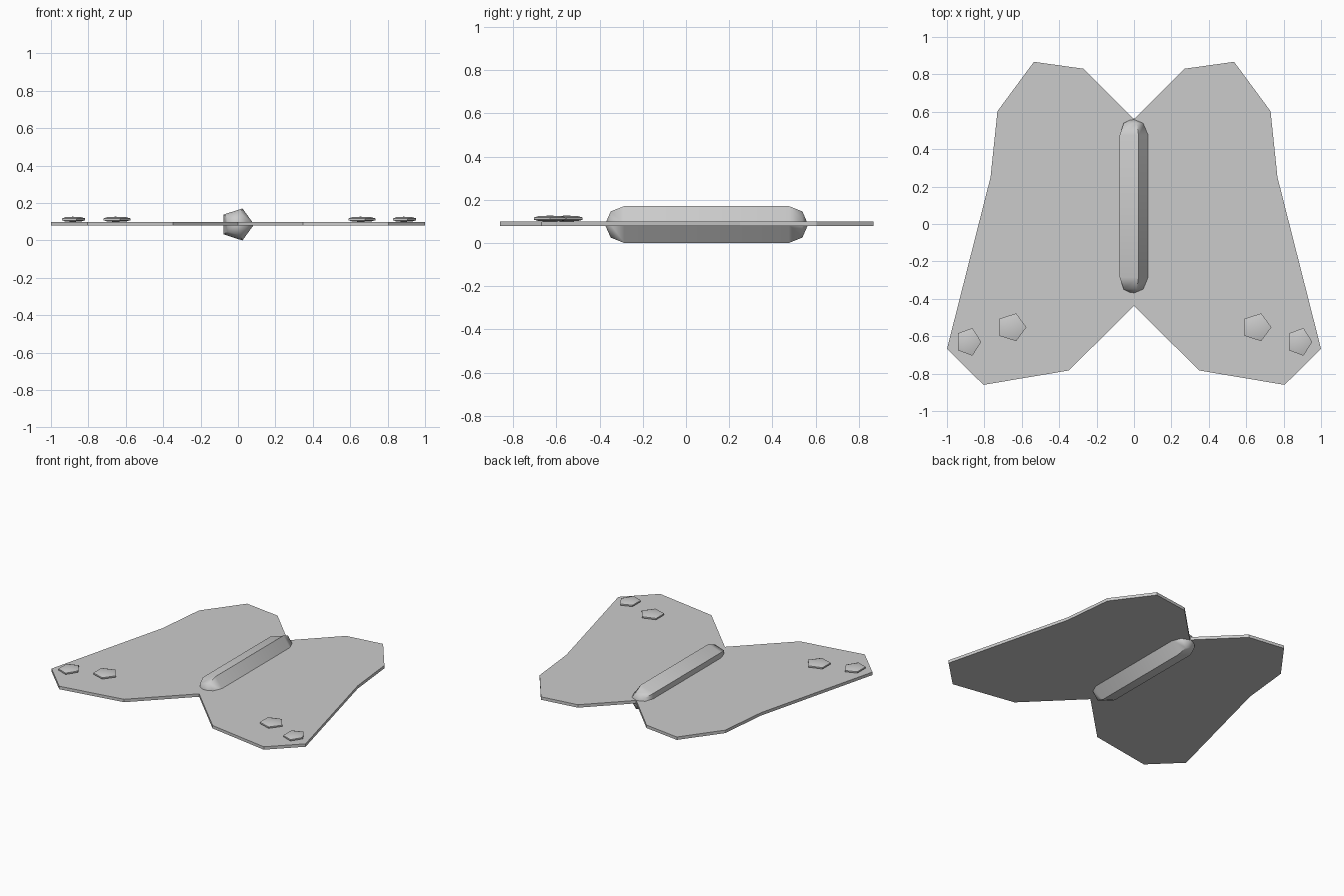
import bpy
import bmesh
from math import cos, sin, pi, radians
from mathutils import Matrix

cube = bpy.data.objects.get("Cube")
if cube:
    bpy.data.objects.remove(cube)

grey = bpy.data.materials.new("plain grey")
grey.use_nodes = True
colour = (0.6, 0.6, 0.6, 1)
grey.diffuse_color = colour
grey.node_tree.nodes["Principled BSDF"].inputs["Base Color"].default_value = colour


def add_object(name, bm, smooth=False):
    bmesh.ops.recalc_face_normals(bm, faces=bm.faces)
    mesh = bpy.data.meshes.new(name)
    bm.to_mesh(mesh)
    bm.free()
    mesh.materials.append(grey)
    obj = bpy.data.objects.new(name, mesh)
    bpy.context.collection.objects.link(obj)
    if smooth:
        bpy.ops.object.select_all(action="DESELECT")
        obj.select_set(True)
        bpy.context.view_layer.objects.active = obj
        bpy.ops.object.shade_smooth_by_angle(angle=radians(60))
    return obj


def capsule(name, radius_x, radius_y, straight, cap, matrix):
    """Five-sided capsule along z, with one chamfer ring at each end."""
    bm = bmesh.new()
    s = sin(pi / 4)
    levels = [(-straight - cap * s, s), (-straight, 1), (straight, 1), (straight + cap * s, s)]
    rings = [[bm.verts.new((radius_x * r * cos(2 * pi * i / 5),
                            radius_y * r * sin(2 * pi * i / 5), z)) for i in range(5)]
             for z, r in levels]
    poles = [bm.verts.new((0, 0, side * (straight + cap))) for side in (-1, 1)]
    for i in range(5):
        j = (i + 1) % 5
        for low, high in zip(rings, rings[1:]):
            bm.faces.new((low[i], low[j], high[j], high[i]))
        bm.faces.new((poles[0], rings[0][j], rings[0][i]))
        bm.faces.new((poles[1], rings[-1][i], rings[-1][j]))
    bm.transform(matrix)
    return add_object(name, bm, smooth=True)


# Body, lying along y
capsule("body", 0.09, 0.09, 0.38, 0.09,
        Matrix.Translation((-0.004, 0.095, 0.0856)) @ Matrix.Rotation(-pi / 2, 4, "X"))

# Wings: one flat outline, mirrored across the middle
half = [(0, 0.56), (0.27, 0.83), (0.535, 0.867), (0.73, 0.603), (0.767, 0.25),
        (1, -0.668), (0.805, -0.86), (0.348, -0.783), (0, -0.437)]
outline = half + [(-x, y) for x, y in half[-2:0:-1]]
bm = bmesh.new()
sheet = bm.faces.new([bm.verts.new((x, y, 0.079)) for x, y in outline])
raised = bmesh.ops.extrude_face_region(bm, geom=[sheet])["geom"]
bmesh.ops.translate(bm, vec=(0, 0, 0.021),
                    verts=[v for v in raised if isinstance(v, bmesh.types.BMVert)])
add_object("wings", bm)

# Wing spots, all pointing the same way
for side, label in ((1, "left"), (-1, "right")):
    capsule(label + "_inner_spot", 0.08, 0.078, 0.005, 0.009,
            Matrix.Translation((side * 0.655, -0.552, 0.113)))
    capsule(label + "_outer_spot", 0.068, 0.078, 0.005, 0.009,
            Matrix.Translation((side * 0.885, -0.63, 0.113)))
